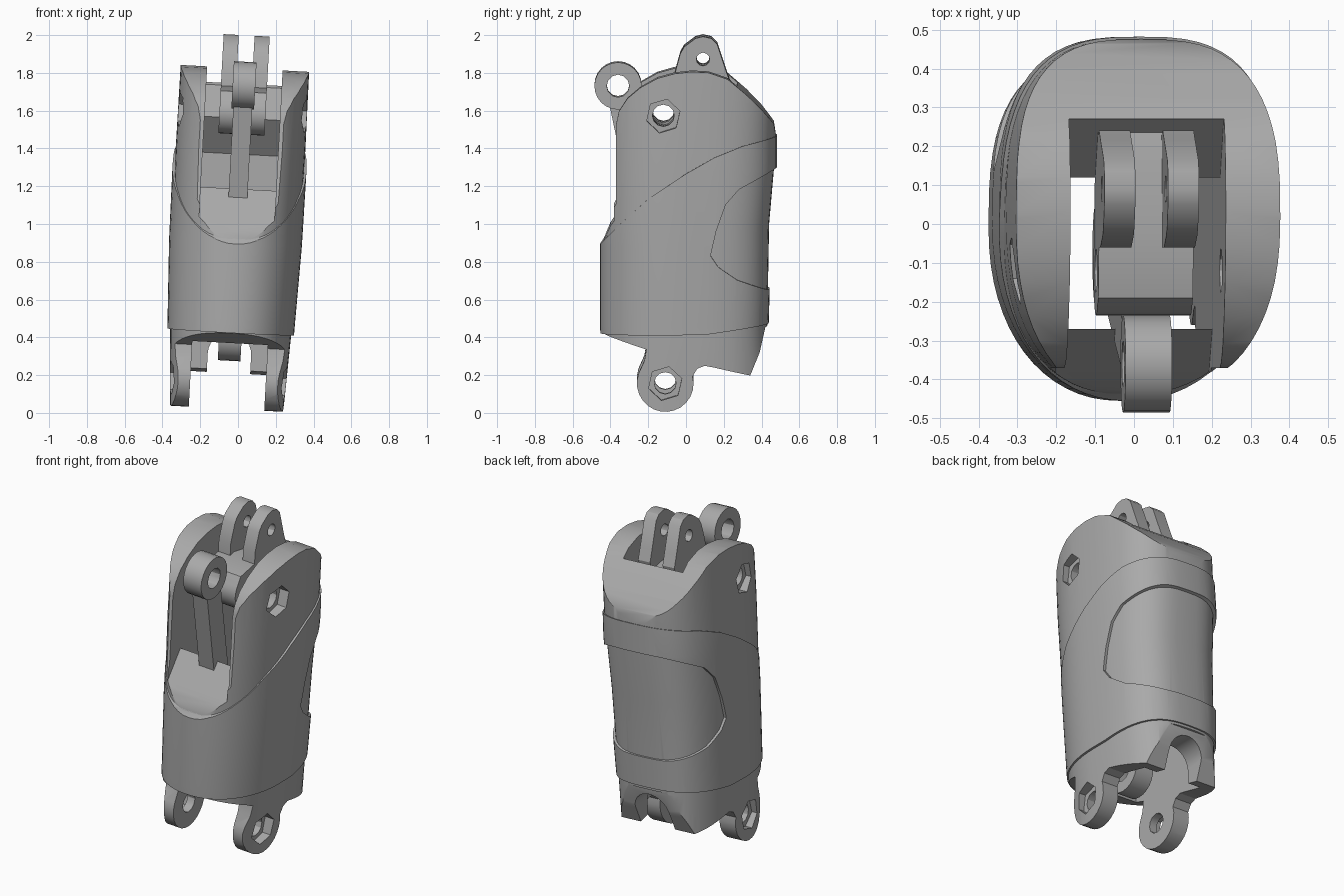
import bpy, bmesh, math
from mathutils import Matrix, Vector

if "Cube" in bpy.data.objects:
    bpy.data.objects.remove(bpy.data.objects["Cube"], do_unlink=True)

grey = bpy.data.materials.new("plain_grey")
grey.use_nodes = True
COLOUR = (0.4, 0.4, 0.4, 1)
grey.diffuse_color = COLOUR
grey.node_tree.nodes["Principled BSDF"].inputs["Base Color"].default_value = COLOUR


def skin(name, rings):
    """Solid through a stack of closed rings with equal point counts."""
    bm = bmesh.new()
    loops = [[bm.verts.new(p) for p in ring] for ring in rings]
    n = len(loops[0])
    for a, b in zip(loops, loops[1:]):
        for i in range(n):
            j = (i + 1) % n
            bm.faces.new((a[i], a[j], b[j], b[i]))
    bm.faces.new(loops[0])
    bm.faces.new(loops[-1])
    bmesh.ops.recalc_face_normals(bm, faces=bm.faces)
    mesh = bpy.data.meshes.new(name)
    bm.to_mesh(mesh)
    bm.free()
    mesh.materials.append(grey)
    obj = bpy.data.objects.new(name, mesh)
    bpy.context.collection.objects.link(obj)
    return obj


def prism(name, outline, a, b):
    """Side outline (y, z) pushed along x from a to b."""
    return skin(name, [[(x, y, z) for y, z in outline] for x in (a, b)])


def disc(y, z, r, n=24, start=0.0, end=2 * math.pi):
    """Points on an arc; a full turn by default."""
    steps = n if end - start > 6.2 else n - 1
    return [(y + r * math.cos(start + (end - start) * i / steps),
             z + r * math.sin(start + (end - start) * i / steps)) for i in range(n)]


def loft(name, sections, front_power, back_power, n=64):
    """Tube from (z, half width, front y, back y) sections, squarer at the back."""
    rings = []
    for z, rx, front, back in sections:
        ring = []
        for i in range(n):
            c, s = math.cos(2 * math.pi * i / n), math.sin(2 * math.pi * i / n)
            power = front_power if s < 0 else back_power
            x = rx * math.copysign(abs(c) ** (2 / power), c)
            y = (back - front) / 2 * math.copysign(abs(s) ** (2 / power), s)
            ring.append((x, y + (front + back) / 2, z))
        rings.append(ring)
    return skin(name, rings)


def boolean(obj, cutter, operation="DIFFERENCE"):
    mod = obj.modifiers.new("cut", "BOOLEAN")
    mod.object, mod.operation, mod.solver = cutter, operation, "EXACT"
    bpy.context.view_layer.objects.active = obj
    bpy.ops.object.modifier_apply(modifier=mod.name)
    bpy.data.objects.remove(cutter, do_unlink=True)


def cut_pin_hole(obj, y, z, r):
    boolean(obj, prism("pin_cutter", disc(y, z, r, 12), -0.6, 0.6))


def cut_cavity(obj):
    # Straight well through the body, open to the front near the top
    boolean(obj, prism("well_cutter", [(-0.27, -0.2), (0.27, -0.2), (0.27, 2.2), (-0.27, 2.2)], -0.2, 0.2))
    boolean(obj, prism("mouth_cutter", [(-0.6, 0.7), (-0.435, 0.92), (-0.4, 1.0), (-0.26, 1.2),
                                        (-0.2, 1.2), (-0.2, 2.2), (-0.6, 2.2)], -0.2, 0.2))


KNUCKLE = (-0.11, 0.17)
PIVOT = (-0.12, 1.59)

# Inner body: rounded tube trimmed to the side outline, with the two lower ears
core = loft("inner_body", [(-0.1, 0.295, -0.43, 0.44), (0.45, 0.322, -0.435, 0.43),
                           (1.0, 0.338, -0.44, 0.44), (1.4, 0.343, -0.45, 0.475),
                           (1.9, 0.34, -0.45, 0.478)], 2.35, 2.9)
ear = disc(*KNUCKLE, 0.15, 16, math.radians(160), math.radians(375))
outline = ([(-0.5, 0.43), (-0.43, 0.42), (-0.21, 0.35), (-0.22, 0.29)] + ear +
           [(0.06, 0.25), (0.1, 0.265), (0.15, 0.255), (0.34, 0.21), (0.39, 0.33), (0.42, 0.46), (0.6, 0.5),
            (0.6, 1.4), (0.48, 1.45), (0.465, 1.54), (0.4, 1.62), (0.32, 1.7), (0.22, 1.785)] +
           [(0.12, 1.82), (0.03, 1.825), (-0.06, 1.815), (-0.15, 1.79), (-0.24, 1.74), (-0.31, 1.68),
            (-0.355, 1.61), (-0.37, 1.54), (-0.37, 1.12), (-0.5, 0.86)])
boolean(core, prism("outline_cutter", outline, -0.6, 0.6), "INTERSECT")
cut_cavity(core)

# Arched notch in the lower back wall
arch = [(0.115, -0.1)] + disc(0, 0.31, 0.115, 14, 0, math.pi) + [(-0.115, -0.1)]
boolean(core, skin("notch_cutter", [[(x, y, z) for x, z in arch] for y in (0.15, 0.6)]))

# Pin holes with six-sided pockets on the outside
for (y, z), depth in ((KNUCKLE, 0.25), (PIVOT, 0.28)):
    cut_pin_hole(core, y, z, 0.058)
    for side in (-1, 1):
        boolean(core, prism("pocket_cutter", disc(y, z, 0.092, 6, 0.3, 0.3 + 2 * math.pi),
                            side * depth, side * 0.6))

# Outer sleeve with a slanted upper edge
sleeve = loft("outer_sleeve", [(0.3, 0.333, -0.45, 0.43), (0.47, 0.337, -0.455, 0.438),
                               (0.9, 0.352, -0.455, 0.45), (1.3, 0.355, -0.455, 0.482),
                               (1.6, 0.348, -0.455, 0.482)], 2.15, 2.9)
band = [(-0.6, 0.42), (0.1, 0.43), (0.6, 0.5), (0.6, 1.5), (0.3, 1.43), (0.15, 1.37), (0, 1.285),
        (-0.2, 1.15), (-0.35, 1.01), (-0.455, 0.9), (-0.6, 0.75)]
boolean(sleeve, prism("band_cutter", band, -0.6, 0.6), "INTERSECT")
cut_cavity(sleeve)

# Shallow rounded window across the back of the sleeve
window = [(0.6, 0.64), (0.43, 0.66), (0.27, 0.72), (0.17, 0.79), (0.13, 0.85), (0.16, 0.98),
          (0.21, 1.12), (0.28, 1.2), (0.47, 1.3), (0.6, 1.34)]
boolean(sleeve, prism("window_cutter", window, -0.6, 0.6))

# Stop wedge on the inside of the back wall
stop = prism("inner_stop", [(0.29, 1.7), (0.27, 1.73), (0.12, 1.56), (0.27, 1.37), (0.29, 1.38)], -0.205, 0.205)

# Rocker hub with a flat sloping top and a pair of upright lugs
hub = prism("rocker_hub", disc(*PIVOT, 0.115, 14, math.radians(150), math.radians(290)) +
            [(0.1, 1.53), (0.24, 1.64), (0.24, 1.69), (-0.02, 1.735), (-0.19, 1.7)], -0.122, 0.122)
cut_pin_hole(hub, *PIVOT, 0.058)
lug_outline = [(-0.06, 1.68), (0.22, 1.66), (0.24, 1.74), (0.215, 1.81), (0.165, 1.96), (0.135, 1.99),
               (0.09, 2.0), (0.05, 1.99), (-0.01, 1.945), (-0.03, 1.91), (-0.06, 1.8)]
lugs = []
for name, a, b in (("right_lug", -0.122, -0.042), ("left_lug", 0.042, 0.122)):
    lug = prism(name, lug_outline, a, b)
    cut_pin_hole(lug, 0.09, 1.88, 0.035)
    lugs.append(lug)

# Long link: a ring at each end joined by a straight bar
TOP, FOOT = Vector((-0.36, 1.735)), Vector((-0.08, 0.4))
across = (FOOT - TOP).normalized()
normal = Vector((-across.y, across.x)) * 0.065
bar = prism("link_bar", [TOP + across * 0.09 + normal, TOP + across * 0.09 - normal,
                         FOOT - across * 0.09 - normal, FOOT - across * 0.09 + normal], -0.05, 0.05)
link = [bar]
for name, end in (("link_top_ring", TOP), ("link_foot_ring", FOOT)):
    ring = prism(name, disc(end.x, end.y, 0.125), -0.06, 0.06)
    cut_pin_hole(ring, end.x, end.y, 0.06)
    link.append(ring)

# Lean the whole assembly slightly sideways and shade it
lean = (Matrix.Translation((-0.008, 0, 1)) @ Matrix.Rotation(0.054, 4, "Y") @ Matrix.Translation((0, 0, -1)))
for obj in [core, sleeve, stop, hub] + lugs + link:
    obj.data.transform(lean)
    bpy.ops.object.select_all(action="DESELECT")
    obj.select_set(True)
    bpy.context.view_layer.objects.active = obj
    bpy.ops.object.shade_smooth_by_angle(angle=math.radians(30))
